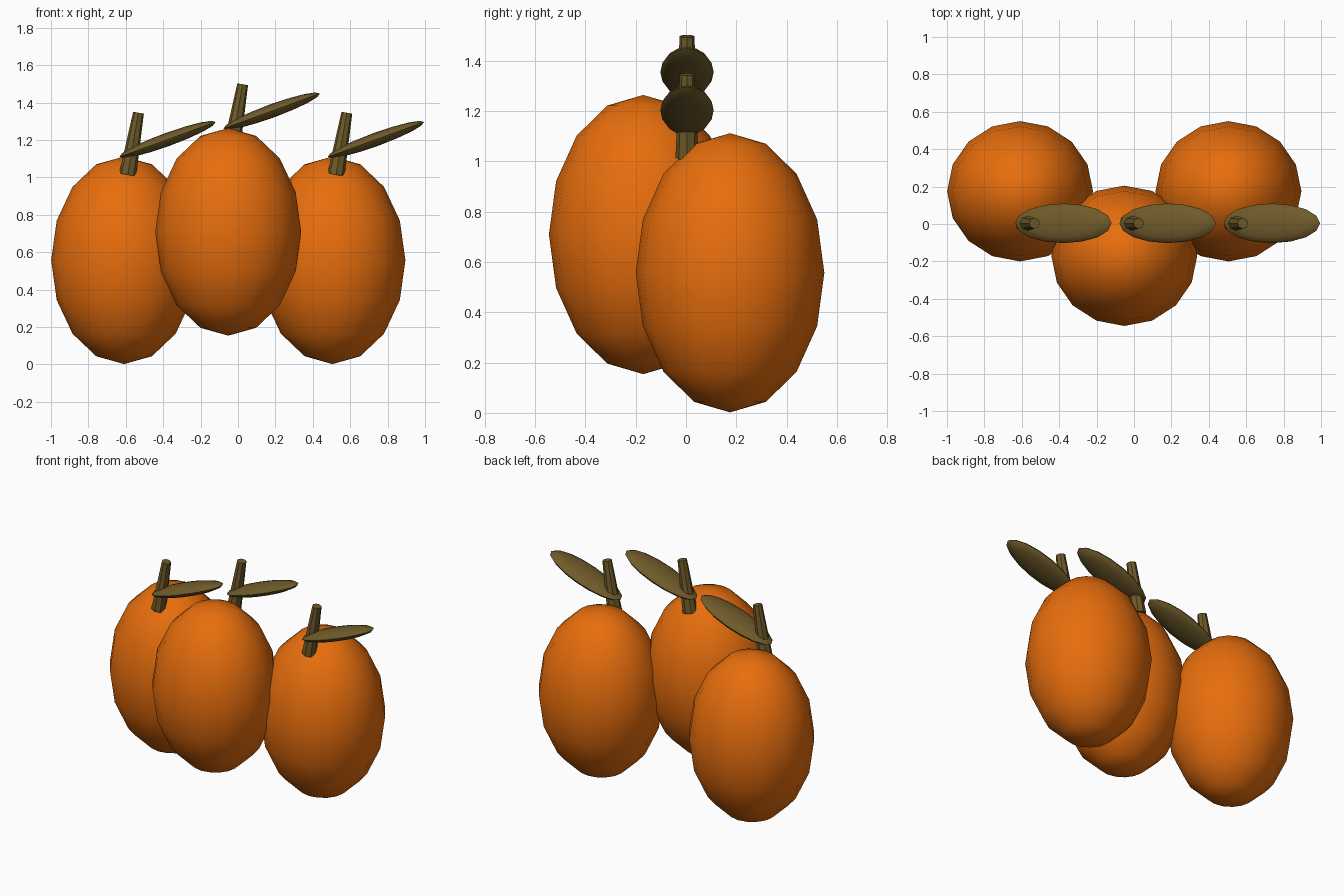
import bpy
import math
from mathutils import Vector

cube = bpy.data.objects.get("Cube")
if cube:
    bpy.data.objects.remove(cube, do_unlink=True)


def material(name, colour):
    mat = bpy.data.materials.new(name)
    mat.use_nodes = True
    mat.diffuse_color = (*colour, 1)
    mat.node_tree.nodes["Principled BSDF"].inputs["Base Color"].default_value = (*colour, 1)
    return mat


orange = material("orange peel", (0.8, 0.155, 0.004))
olive = material("olive brown", (0.16, 0.105, 0.023))


def finish(name, mat, angle):
    obj = bpy.context.object
    obj.name = obj.data.name = name
    obj.data.materials.append(mat)
    bpy.ops.object.transform_apply(location=False, rotation=False, scale=True)
    bpy.ops.object.shade_smooth_by_angle(angle=math.radians(angle))


def ellipsoid(name, centre, radii, tilt, mat):
    bpy.ops.mesh.primitive_uv_sphere_add(segments=16, ring_count=8, radius=1,
                                         location=centre, rotation=(0, tilt, 0))
    bpy.context.object.scale = radii
    finish(name, mat, 60)


def stem(name, base, tip):
    axis = tip - base
    bpy.ops.mesh.primitive_cone_add(vertices=8, radius1=0.046, radius2=0.029,
                                    depth=axis.length, location=(base + tip) / 2,
                                    rotation=axis.to_track_quat("Z", "Y").to_euler())
    finish(name, olive, 30)


# Three fruits: the middle one hangs forward and higher
for side, x, y, z in (("right", -0.557, 0.175, 0),
                      ("middle", 0, -0.17, 0.152),
                      ("left", 0.557, 0.175, 0)):
    ellipsoid(side + "_fruit", (x - 0.052, y, 0.557), (0.39, 0.375, 0.555), 0, orange)
    bpy.context.object.location.z += z
    # Stem and leaf stay in the central plane
    offset = Vector((x, 0.004, z))
    stem(side + "_stem", offset + Vector((-0.033, 0, 1.014)), offset + Vector((0.025, 0, 1.346)))
    ellipsoid(side + "_leaf", offset + Vector((0.18, 0, 1.203)),
              (0.274, 0.106, 0.036), math.radians(-20), olive)
